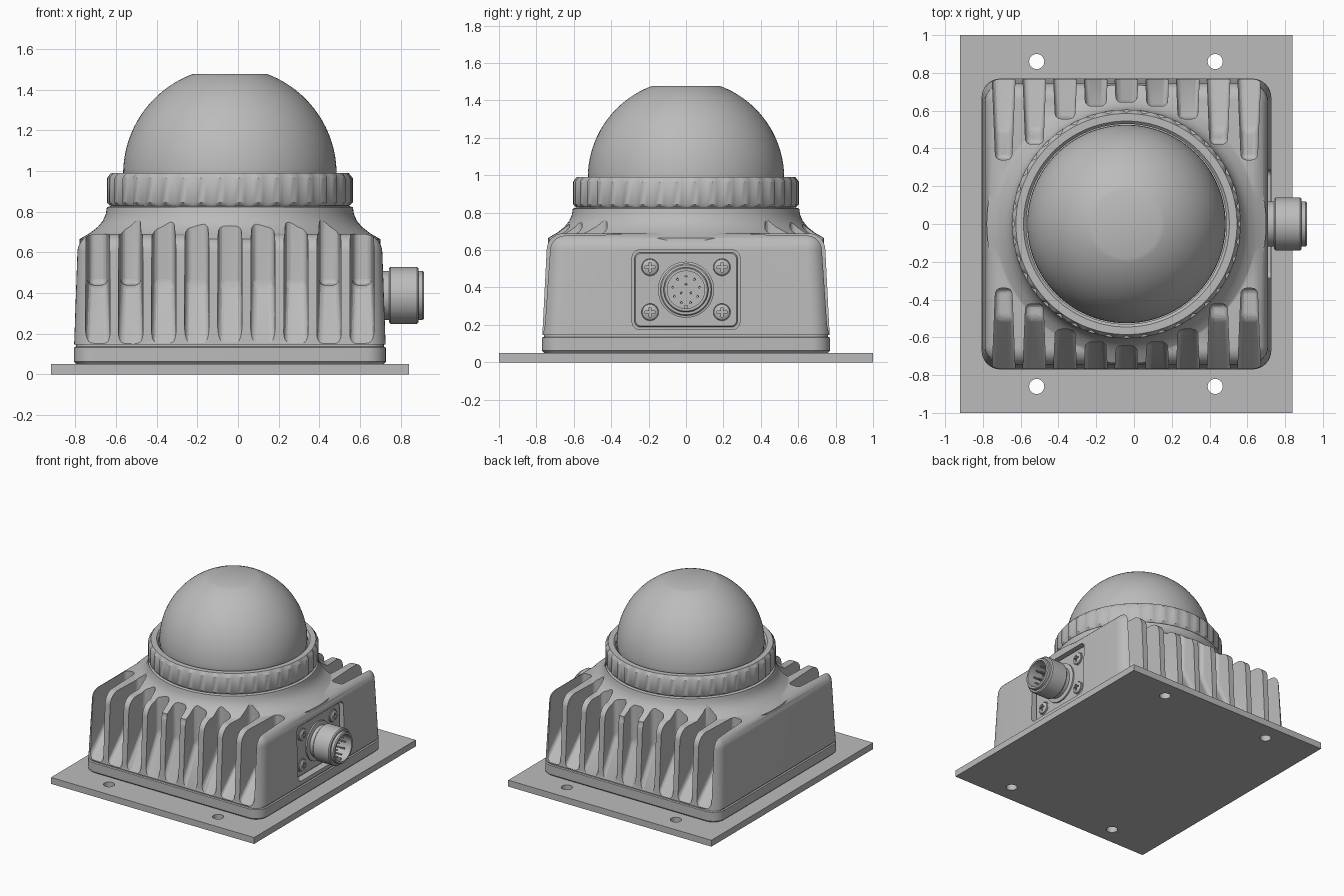
import bpy, bmesh, math
from mathutils import Matrix, Vector

if "Cube" in bpy.data.objects:
    bpy.data.objects.remove(bpy.data.objects["Cube"], do_unlink=True)

GREY = (0.5, 0.5, 0.5, 1)
mat = bpy.data.materials.new("plain_grey")
mat.use_nodes = True
mat.diffuse_color = GREY
mat.node_tree.nodes["Principled BSDF"].inputs["Base Color"].default_value = GREY

CX = -0.04                                   # body centre
CENTRE = Matrix.Translation((CX, 0, 0))


def sideways(x, y, z):
    """Turn local z to point along +x."""
    return Matrix.Translation((x, y, z)) @ Matrix.Rotation(math.pi / 2, 4, 'Y')


def finish(name, bm, matrix=Matrix()):
    bm.transform(matrix)
    bmesh.ops.remove_doubles(bm, verts=bm.verts, dist=1e-5)
    bmesh.ops.recalc_face_normals(bm, faces=bm.faces)
    mesh = bpy.data.meshes.new(name)
    bm.to_mesh(mesh)
    bm.free()
    mesh.materials.append(mat)
    ob = bpy.data.objects.new(name, mesh)
    bpy.context.collection.objects.link(ob)
    return ob


def select(ob):
    bpy.ops.object.select_all(action='DESELECT')
    ob.select_set(True)
    bpy.context.view_layer.objects.active = ob


def smooth(ob, angle=35):
    select(ob)
    bpy.ops.object.shade_smooth_by_angle(angle=math.radians(angle))
    return ob


def combine(ob, other, operation='DIFFERENCE'):
    other.hide_render = True
    mod = ob.modifiers.new(operation.lower(), 'BOOLEAN')
    mod.operation, mod.object, mod.solver = operation, other, 'EXACT'
    select(ob)
    bpy.ops.object.modifier_apply(modifier=mod.name)
    bpy.data.objects.remove(other, do_unlink=True)


def bridge(bm, rings, closed=False):
    """Skin a list of point rings, capping the ends unless closed."""
    loops = [[bm.verts.new(p) for p in ring] for ring in rings]
    pairs = list(zip(loops, loops[1:] + loops[:1]))
    for a, b in pairs if closed else pairs[:-1]:
        for i in range(len(a)):
            j = (i + 1) % len(a)
            bm.faces.new((a[i], a[j], b[j], b[i]))
    if not closed:
        bm.faces.new(loops[0])
        bm.faces.new(loops[-1])


def lathe(name, profile, seg=64, matrix=CENTRE, closed=False, dent=0.0, dent_r=9):
    """Revolve (radius, height) points; optional dent on every fourth step."""
    bm = bmesh.new()
    rings = []
    for r, z in profile:
        ring = []
        for i in range(seg):
            a = math.tau * i / seg
            q = r - dent if r >= dent_r and i % 4 == 0 else r
            ring.append((q * math.cos(a), q * math.sin(a), z))
        rings.append(ring)
    bridge(bm, rings, closed)
    return smooth(finish(name, bm, matrix))


def loft(name, sections, matrix=CENTRE, steps=8):
    """Stack rounded rectangles given as (half x, half y, corner radius, z)."""
    bm = bmesh.new()
    rings = []
    for hx, hy, r, z in sections:
        ring = []
        for k, (sx, sy) in enumerate(((1, 1), (-1, 1), (-1, -1), (1, -1))):
            for i in range(steps + 1):
                a = math.pi / 2 * (k + i / steps)
                ring.append((sx * (hx - r) + r * math.cos(a),
                             sy * (hy - r) + r * math.sin(a), z))
        rings.append(ring)
    bridge(bm, rings)
    return finish(name, bm, matrix)


# Mounting plate with four bolt holes
bm = bmesh.new()
bmesh.ops.create_cube(bm, size=1, matrix=Matrix.Translation((CX, 0, 0.025))
                      @ Matrix.Diagonal((1.76, 2, 0.05, 1)))
plate = finish("mounting_plate", bm)
bm = bmesh.new()
for x in (-0.515, 0.43):
    for y in (-0.86, 0.86):
        bmesh.ops.create_cone(bm, cap_ends=True, segments=32, radius1=0.04, radius2=0.04,
                              depth=0.3, matrix=Matrix.Translation((x, y, 0)))
combine(plate, finish("hole_cutter", bm))
smooth(plate)

# Base strip with a thin shadow gap above it
smooth(loft("base_strip", [(0.755, 0.758, 0.09, 0.05), (0.767, 0.77, 0.1, 0.062),
                           (0.767, 0.77, 0.1, 0.132), (0.757, 0.76, 0.09, 0.136),
                           (0.757, 0.76, 0.09, 0.16)]))

# Housing: tapered box with a rounded top edge, merged with a round shoulder
sections = [(0.766, 0.768, 0.1, 0.146)]
for i in range(9):
    a = math.pi / 2 * i / 8
    inset = 0.09 * (1 - math.cos(a))
    sections.append((0.75 - inset, 0.745 - inset, 0.1 - inset, 0.6 + 0.09 * math.sin(a)))
housing = loft("housing", sections)
shoulder = lathe("shoulder", [(0.74, 0.5), (0.74, 0.665), (0.69, 0.694), (0.65, 0.725),
                              (0.625, 0.755), (0.61, 0.79), (0.605, 0.822), (0.59, 0.827)], 96)
combine(housing, shoulder, 'UNION')

# Cooling slots on front and back
slots = bmesh.new()
for n in range(-4, 5):
    dx = n * 0.1625
    end = 0.34 if abs(n) == 4 else math.sqrt(0.645 ** 2 - dx ** 2)
    knee = max(end, 0.5)
    low = 0.44 - 0.29 * (0.9 - knee) / (0.77 - knee)
    outline = [(0.9, low), (knee, 0.44), (end, 0.44), (end, 1), (0.9, 1)]
    if knee == end:
        outline.pop(1)
    for side in (-1, 1):
        bm = bmesh.new()
        bridge(bm, [[(dx + s * (0.043 + 0.04 * max(0, y - 0.34)), side * y, z)
                     for y, z in outline] for s in (-1, 1)])
        bmesh.ops.recalc_face_normals(bm, faces=bm.faces)
        bmesh.ops.bevel(bm, geom=bm.edges[:], offset=0.028, segments=4,
                        profile=0.5, affect='EDGES', clamp_overlap=True)
        part = bpy.data.meshes.new("slot_part")
        bm.to_mesh(part)
        bm.free()
        slots.from_mesh(part)
        bpy.data.meshes.remove(part)
combine(housing, finish("slot_cutter", slots, CENTRE))

# Connector recess in the side wall
PZ = 0.388
combine(housing, loft("recess_cutter", [(0.212, 0.288, 0.04, 0), (0.212, 0.288, 0.04, 0.2)],
                      sideways(0.67, 0, PZ)))
smooth(housing)

# Neck, ribbed clamp ring and dome
lathe("neck", [(0.585, 0.7), (0.585, 0.85)], 96)
lathe("clamp_ring", [(0.53, 0.83), (0.59, 0.83), (0.605, 0.845), (0.605, 0.965),
                     (0.585, 0.99), (0.545, 0.99), (0.53, 0.975)],
      160, closed=True, dent=0.014, dent_r=0.6)
R, DZ = 0.525, 0.985
top = math.acos(0.18 / R)
dome = [(0.52, 0.9), (0.52, 0.95)]
dome += [(R * math.cos(top * i / 24), DZ + R * math.sin(top * i / 24)) for i in range(25)]
lathe("dome", dome, 96)

# Connector flange and hollow socket
smooth(loft("connector_flange", [(0.2, 0.276, 0.035, 0), (0.2, 0.276, 0.035, 0.018),
                                 (0.194, 0.27, 0.03, 0.024)], sideways(0.665, 0, PZ)))
lathe("connector_socket", [(0, 0.67), (0.15, 0.67), (0.15, 0.7), (0.12, 0.706), (0.12, 0.742),
                           (0.132, 0.742), (0.14, 0.75), (0.14, 0.88), (0.133, 0.888),
                           (0.12, 0.888), (0.12, 0.908), (0.114, 0.915), (0.1, 0.915),
                           (0.1, 0.79), (0, 0.79)], 48, sideways(0, 0, PZ))

# Contact pins in two rings, with a keying rib
pins = bmesh.new()
for count, radius in ((9, 0.072), (3, 0.03)):
    for i in range(count):
        a = math.tau * (i + 0.5) / count
        bmesh.ops.create_cone(pins, cap_ends=True, segments=10, radius1=0.007, radius2=0.006,
                              depth=0.1, matrix=Matrix.Translation(
                                  (radius * math.cos(a), radius * math.sin(a), 0.83)))
bmesh.ops.create_cube(pins, size=1, matrix=Matrix.Translation((0.095, 0, 0.84))
                      @ Matrix.Diagonal((0.02, 0.02, 0.1, 1)))
smooth(finish("contact_pins", pins, sideways(0, 0, PZ)))

# Cross-head flange screws
for i, (y, z) in enumerate((y, z) for y in (-0.192, 0.192) for z in (0.268, 0.508)):
    place = sideways(0.685, y, z)
    screw = lathe(f"flange_screw_{i + 1}", [(0.052, 0), (0.052, 0.008), (0.046, 0.008),
                                            (0.044, 0.004), (0.042, 0.012), (0.03, 0.02),
                                            (0, 0.023)], 32, place)
    cross = []
    for k in range(4):
        turn = Matrix.Rotation(k * math.pi / 2, 3, 'Z')
        cross += [turn @ Vector(p) for p in ((0.026, -0.006, 0), (0.026, 0.006, 0), (0.006, 0.006, 0))]
    bm = bmesh.new()
    bridge(bm, [[p + Vector((0, 0, h)) for p in cross] for h in (0.008, 0.05)])
    combine(screw, finish("cross_cutter", bm, place))
    smooth(screw)
